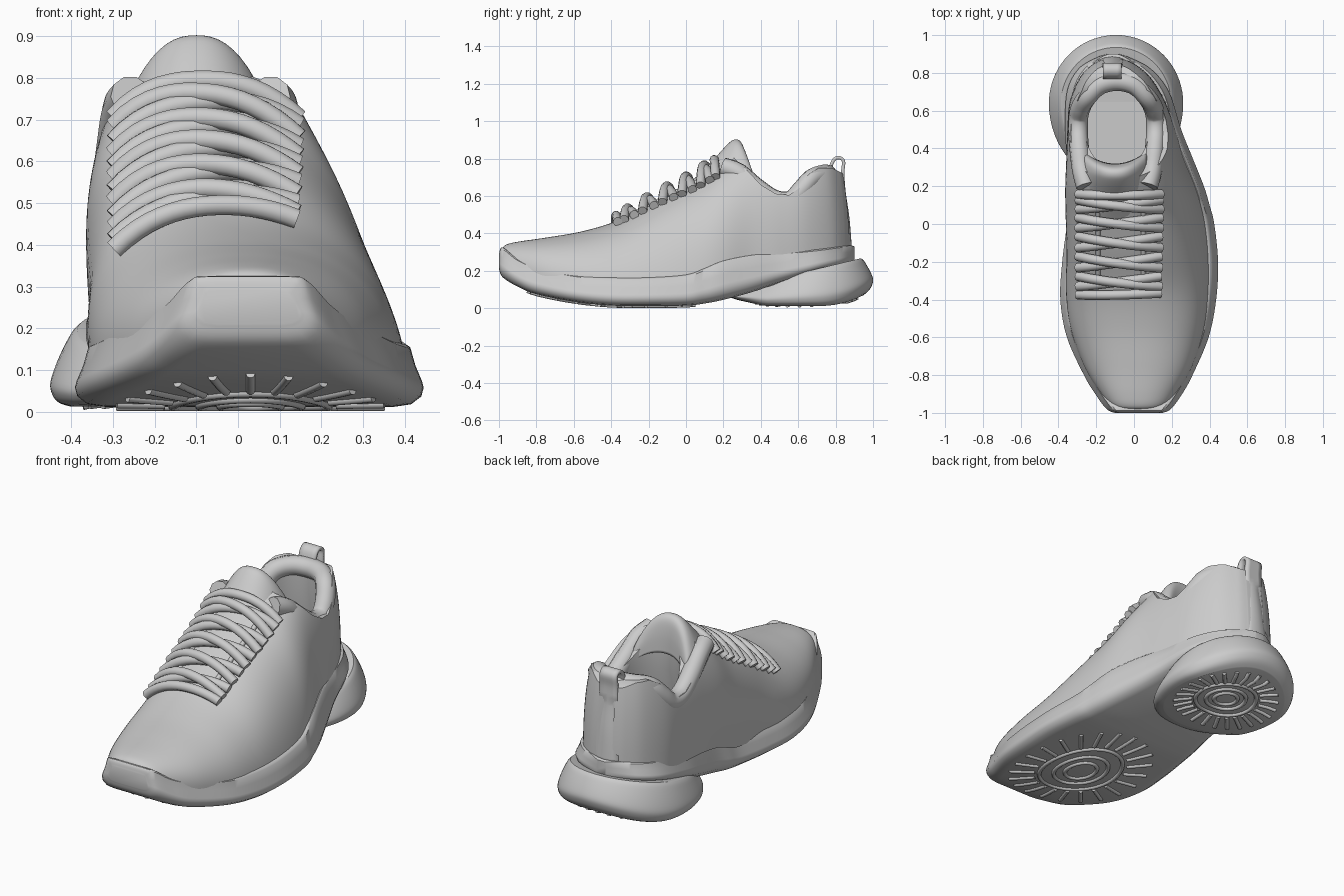
import bpy, bmesh, math
from mathutils import Vector
from mathutils.bvhtree import BVHTree

if "Cube" in bpy.data.objects:
    bpy.data.objects.remove(bpy.data.objects["Cube"])


def spline(rows, n):
    """Catmull-Rom through rows of numbers, n steps per span."""
    out, last = [], len(rows) - 1
    for i in range(last):
        a, b, c, d = rows[max(i - 1, 0)], rows[i], rows[i + 1], rows[min(i + 2, last)]
        for k in range(n):
            t = k / n
            out.append([0.5 * (2 * q + (r - p) * t + (2 * p - 5 * q + 4 * r - s) * t * t
                               + (3 * q - p - 3 * r + s) * t ** 3)
                        for p, q, r, s in zip(a, b, c, d)])
    return out + [list(rows[-1])]


def smooth(ob, angle=40):
    bpy.ops.object.select_all(action='DESELECT')
    ob.select_set(True)
    bpy.context.view_layer.objects.active = ob
    bpy.ops.object.shade_smooth_by_angle(angle=math.radians(angle))


def loft(name, rings, closed=True):
    """Skin between rings of equal length; closed rings get end caps."""
    bm = bmesh.new()
    vs = [[bm.verts.new(p) for p in r] for r in rings]
    m = len(rings[0])
    for a, b in zip(vs, vs[1:]):
        for j in range(m if closed else m - 1):
            k = (j + 1) % m
            bm.faces.new((a[j], a[k], b[k], b[j]))
    if closed:
        bm.faces.new(vs[0])
        bm.faces.new(vs[-1])
    bmesh.ops.recalc_face_normals(bm, faces=bm.faces[:])
    me = bpy.data.meshes.new(name)
    bm.to_mesh(me)
    bm.free()
    ob = bpy.data.objects.new(name, me)
    bpy.context.collection.objects.link(ob)
    return ob


def tubes(name, paths, radius, cyclic=False):
    cu = bpy.data.curves.new(name, 'CURVE')
    cu.dimensions = '3D'
    cu.bevel_depth, cu.bevel_resolution, cu.use_fill_caps = radius, 3, True
    for path in paths:
        s = cu.splines.new('POLY')
        s.points.add(len(path) - 1)
        for p, co in zip(s.points, path):
            p.co = (*co, 1)
        s.use_cyclic_u, s.use_smooth = cyclic, True
    ob = bpy.data.objects.new(name, cu)
    bpy.context.collection.objects.link(ob)
    return ob


def tree(ob):
    me = ob.data
    return BVHTree.FromPolygons([v.co for v in me.vertices], [p.vertices[:] for p in me.polygons])


def project(xys, bvh, up, offset):
    """Drop (x, y) points on a surface from above, or from below if up."""
    pts = []
    for x, y in xys:
        hit, nor, _, _ = bvh.ray_cast(Vector((x, y, -1 if up else 2)), Vector((0, 0, 1 if up else -1)))
        if hit:
            pts.append(hit + nor * offset)
    return pts


def ellipse(cx, cy, rx, ry, n=48):
    return [(cx + rx * math.cos(2 * math.pi * i / n), cy + ry * math.sin(2 * math.pi * i / n)) for i in range(n)]


# Midsole: y, left x, right x, bottom z, top z
sole_rows = [(-1, -.10, .15, .21, .29), (-.98, -.145, .195, .165, .325), (-.9, -.205, .255, .115, .265),
             (-.8, -.265, .31, .075, .225), (-.6, -.355, .395, .035, .18), (-.4, -.39, .435, .014, .165),
             (-.2, -.38, .445, .012, .165), (0, -.355, .425, .014, .18), (.1, -.35, .40, .025, .215),
             (.2, -.345, .37, .045, .255), (.35, -.355, .31, .085, .285), (.5, -.365, .25, .135, .298),
             (.7, -.355, .185, .195, .315), (.82, -.295, .09, .225, .33), (.88, -.20, -.02, .24, .335),
             (.9, -.14, -.08, .25, .33)]
side = [(.08, 1), (.045, .99), (.032, .93), (.02, .65), (.004, .4), (0, .3), (.006, .16), (.03, .04), (.07, 0)]
rings = []
for y, xl, xr, zb, zt in spline(sole_rows, 6):
    k = min(1, (xr - xl) / .35)
    half = [(i * k, zb + f * (zt - zb)) for i, f in side]
    rings.append([(xl + i, y, z) for i, z in half] + [(xr - i, y, z) for i, z in reversed(half)])
midsole = loft("midsole", rings)
smooth(midsole)

# Flared heel pod below the midsole
rings = []
for t, s in spline([(0, .86), (.05, .94), (.15, .985), (.32, 1), (.6, .95), (.9, .87), (1, .82)], 4):
    ring = []
    for x, y in ellipse(-.095, .64, .355 * s, .36 * s, 72):
        if y < .64:
            y = .64 + (y - .64) * 1.15
        zb = .012 + max(0, y - .72) ** 2 * 1.1 + max(0, .42 - y) * .22
        zt = .09 + (y - .2) * .24
        ring.append((x, y, zb + (zt - zb) * t))
    rings.append(ring)
heel_pod = loft("heel_pod", rings)
smooth(heel_pod)

# Upper: y, left x, right x, base z, crest z, crest x, squareness
upper_rows = [(-.985, -.08, .13, .24, .31, .02, 2.2), (-.965, -.12, .17, .24, .338, .02, 2.3),
              (-.9, -.175, .225, .21, .355, .02, 2.3), (-.75, -.265, .31, .17, .377, .02, 2.2),
              (-.55, -.335, .375, .13, .412, 0, 2.2), (-.35, -.355, .40, .12, .475, -.03, 2.2),
              (-.15, -.34, .40, .12, .585, -.06, 2.3), (.05, -.34, .375, .14, .69, -.08, 2.4),
              (.2, -.345, .33, .2, .79, -.09, 2.5), (.35, -.35, .265, .23, .87, -.09, 2.5),
              (.5, -.35, .22, .24, .90, -.09, 2.5), (.65, -.34, .165, .25, .92, -.09, 2.7),
              (.78, -.285, .085, .26, .92, -.1, 3), (.85, -.215, .0, .27, .92, -.11, 3),
              (.875, -.16, -.06, .27, .9, -.11, 3)]
rings = []
for y, xl, xr, zb, zt, ct, n in spline(upper_rows, 7):
    c, w, ring = (xl + xr) / 2, (xr - xl) / 2, []
    for j in range(49):
        a = math.pi * j / 48
        h = abs(math.sin(a)) ** (2 / n)
        cs = math.cos(a)
        x = c + (ct - c) * h + w * math.copysign(abs(cs) ** (2 / n), cs)
        lean = .07 * h * h * min(1, max(0, (y - .6) / .25))
        ring.append((x, y - lean, zb + (zt - zb) * h))
    rings.append(ring)
upper = loft("upper", rings)
skin = tree(upper)

# Cut the collar line and the foot opening
collar = [(.24, 1.3), (.26, .80), (.33, .735), (.4, .66), (.48, .612), (.55, .605), (.61, .645),
          (.655, .715), (.71, .75), (.78, .75), (.83, .725), (.95, .68), (1.1, 1.3)]
cut_top = loft("collar_cutter", [[(x, y, z) for y, z in collar] for x in (-1, 1)])
cut_hole = loft("opening_cutter", [[(x, y, z) for x, y in ellipse(-.09, cy, rx, ry)]
                                   for z, rx, ry, cy in ((.31, .18, .27, .5), (.45, .18, .25, .5),
                                                         (.6, .17, .22, .51), (1.3, .17, .22, .51))])
for cutter in (cut_top, cut_hole):
    cutter.hide_render = True
    mod = upper.modifiers.new("cut", 'BOOLEAN')
    mod.operation, mod.solver, mod.object = 'DIFFERENCE', 'EXACT', cutter
    bpy.context.view_layer.objects.active = upper
    bpy.ops.object.modifier_apply(modifier=mod.name)
    bpy.data.objects.remove(cutter)
smooth(upper)

# Padded collar roll
half = [(.165, .2, .755), (.185, .28, .725), (.197, .37, .65), (.205, .47, .583), (.205, .56, .578),
        (.19, .62, .635), (.155, .675, .695), (.09, .735, .715)]
path = [(-.09 - d, y, z) for d, y, z in half] + [(-.09, .755, .717)] + [(-.09 + d, y, z) for d, y, z in reversed(half)]
tubes("padded_collar", [spline(path, 6)], .052)

# Tongue: arched sheet rising in front of the opening
rings = []
for y, z, drop in spline([(0, .64, .04), (.12, .75, .09), (.22, .86, .14), (.262, .892, .17), (.29, .875, .17),
                          (.305, .8, .12), (.31, .7, .06)], 5):
    rings.append([(-.1 + .165 * u, y + .055 * u * u * max(0, y) / .28, z - drop * abs(u) ** 2.4)
                  for u in [i / 10 - 1 for i in range(21)]])
tongue = loft("tongue", rings, closed=False)
mod = tongue.modifiers.new("thickness", 'SOLIDIFY')
mod.thickness, mod.offset = .02, 0
smooth(tongue, 60)

# Laces: one straight row, then crossing pairs
rows = [-.37, -.27, -.165, -.06, .04, .135]


def lace(y0, y1, lift):
    xy = [(-.285 + .42 * i / 16, y0 + (y1 - y0) * i / 16) for i in range(17)]
    pts = project(xy, skin, False, .018)
    n = len(pts) - 1
    return [p + Vector((0, -.3, 1)) * lift * math.sin(math.pi * i / n) for i, p in enumerate(pts)]


paths = [lace(rows[0], rows[0] + .01, .01)]
for a, b in zip(rows, rows[1:]):
    paths.append(lace(b, a + .045, .02))
    paths.append(lace(a + .045, b, .0))
paths.append(lace(rows[-1] + .03, rows[-1] + .03, .012))
tubes("laces", paths, .025)

# Throat edges under the laces
tubes("throat_edges", [project([(x, -.34 + .5 * i / 20) for i in range(21)], skin, False, .0)
                       for x in (-.19, .05)], .013)

# Heel strip with pull loop
strip = spline([(.765, .72, .05), (.785, .785, .05), (.815, .805, .05), (.842, .785, .05), (.838, .72, .052),
                (.845, .62, .055), (.865, .48, .06), (.878, .32, .075)], 5)
loop = loft("pull_loop", [[(-.115 + w * u, y - .02 * u * u * (z < .65), z) for u in (-1, -.5, 0, .5, 1)]
                          for y, z, w in strip], closed=False)
mod = loop.modifiers.new("thickness", 'SOLIDIFY')
mod.thickness, mod.offset = .018, 0
smooth(loop)

# Tread: concentric rings and radial ribs on forefoot and heel
for name, part, cx, cy, rx, ry, count in (("forefoot_tread", midsole, .03, -.4, .36, .5, 22),
                                          ("heel_tread", heel_pod, -.095, .64, .31, .31, 26)):
    under = tree(part)
    tubes(name + "_rings", [project(ellipse(cx, cy, rx * s, ry * s), under, True, 0) for s in (.2, .34, .52)],
          .011, True)
    ribs = []
    for i in range(count):
        a = 2 * math.pi * (i + .5) / count
        ribs.append(project([(cx + rx * s * math.cos(a), cy + ry * s * math.sin(a))
                             for s in (.58, .66, .74, .82, .9)], under, True, 0))
    tubes(name + "_ribs", ribs, .011)
